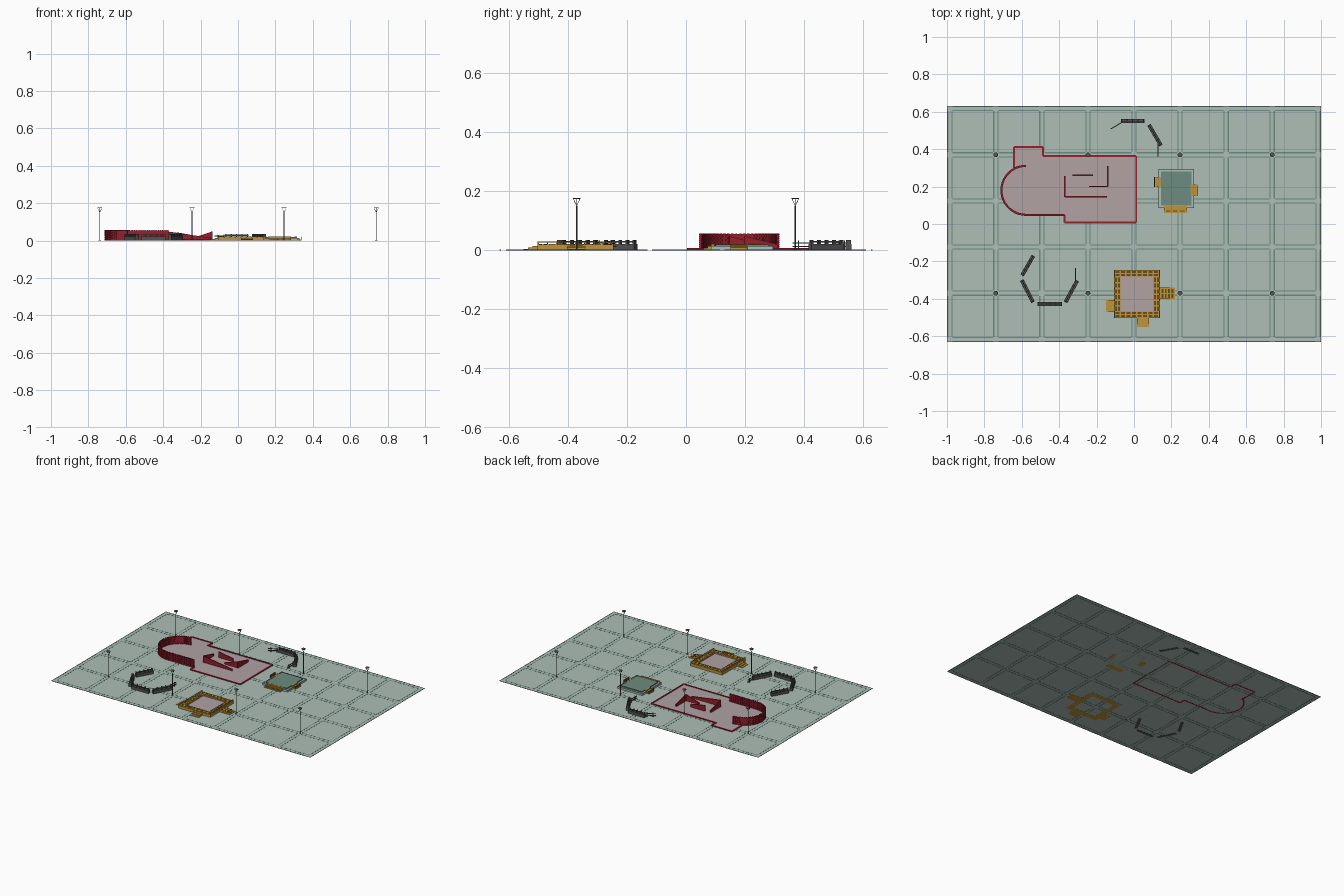
import bpy, bmesh, math
from mathutils import Vector, Matrix

if "Cube" in bpy.data.objects:
    bpy.data.objects.remove(bpy.data.objects["Cube"], do_unlink=True)


def material(name, r, g, b):
    m = bpy.data.materials.new(name)
    m.use_nodes = True
    m.diffuse_color = (r, g, b, 1)
    m.node_tree.nodes["Principled BSDF"].inputs["Base Color"].default_value = (r, g, b, 1)
    return m


PALE = material("pale_green", .42, .52, .47)
TEAL = material("teal", .15, .26, .22)
RED = material("dark_red", .31, .013, .026)
PINK = material("dusty_pink", .44, .36, .37)
GOLD = material("gold", .52, .30, .045)
BROWN = material("brown", .13, .075, .012)
GREY = material("dark_grey", .085, .085, .085)


class Part:
    """Collects simple solids into one mesh object."""

    def __init__(self):
        self.bm = bmesh.new()

    def box(self, x0, x1, y0, y1, z0, z1):
        size = Matrix.Diagonal((x1 - x0, y1 - y0, z1 - z0, 1))
        centre = Matrix.Translation(((x0 + x1) / 2, (y0 + y1) / 2, (z0 + z1) / 2))
        bmesh.ops.create_cube(self.bm, size=1, matrix=centre @ size)

    def bar(self, a, b, width, z0, za, zb=None):
        """Upright slab from a to b whose top runs from za to zb."""
        zb = za if zb is None else zb
        a, b = Vector(a), Vector(b)
        d = (b - a).normalized()
        n = Vector((-d.y, d.x)) * width / 2
        ring = [(a - n, za), (b - n, zb), (b + n, zb), (a + n, za)]
        low = [self.bm.verts.new((p.x, p.y, z0)) for p, _ in ring]
        top = [self.bm.verts.new((p.x, p.y, z)) for p, z in ring]
        self.bm.faces.new(low[::-1])
        self.bm.faces.new(top)
        for i in range(4):
            j = (i + 1) % 4
            self.bm.faces.new((low[i], low[j], top[j], top[i]))

    def cone(self, x, y, r0, r1, z0, z1):
        bmesh.ops.create_cone(self.bm, cap_ends=True, segments=10, radius1=r0, radius2=r1,
                              depth=z1 - z0, matrix=Matrix.Translation((x, y, (z0 + z1) / 2)))

    def finish(self, name, mat):
        mesh = bpy.data.meshes.new(name)
        self.bm.to_mesh(mesh)
        self.bm.free()
        mesh.materials.append(mat)
        obj = bpy.data.objects.new(name, mesh)
        bpy.context.collection.objects.link(obj)
        return obj


# Ground slab and paving bands that break at each crossing
W, D = 1.0, .632
ground = Part()
ground.box(-W, W, -D, D, .0005, .0015)
ground.finish("ground", PALE)

xs = [-.985] + [.2463 * i for i in range(-3, 4)] + [.985]
ys = [-.618, -.37, -.123, .123, .37, .618]
bands = Part()
half, line = .014, .003
for x in xs:
    for y0, y1 in zip(ys, ys[1:]):
        for s in (-1, 1):
            c = x + s * (half - line)
            bands.box(c - line, c + line, y0 + half, y1 - half, 0, .002)
for y in ys:
    for x0, x1 in zip(xs, xs[1:]):
        for s in (-1, 1):
            c = y + s * (half - line)
            bands.box(x0 + half, x1 - half, c - line, c + line, 0, .002)
bands.finish("paving_bands", TEAL)

# Main plaza: outline with a rounded west end
cx, cy, r = -.578, .18, .131
arc = [(cx + r * math.cos(math.radians(t)), cy + r * math.sin(math.radians(t)))
       for t in range(90, 271, 6)]
outline = [(.012, .008), (.012, .363), (-.487, .363), (-.487, .411), (-.642, .411),
           (-.642, .3)] + arc[4:] + [(-.372, arc[-1][1]), (-.372, .008)]
floor = Part()
face = floor.bm.faces.new([floor.bm.verts.new((x, y, .0025)) for x, y in outline])
ext = bmesh.ops.extrude_face_region(floor.bm, geom=[face])
bmesh.ops.translate(floor.bm, vec=(0, 0, .0015),
                    verts=[v for v in ext["geom"] if isinstance(v, bmesh.types.BMVert)])
bmesh.ops.recalc_face_normals(floor.bm, faces=floor.bm.faces[:])
floor.finish("plaza_floor", PINK)
kerb = Part()
for a, b in zip(outline, outline[1:] + outline[:1]):
    kerb.bar(a, b, .01, 0, .007)
kerb.finish("plaza_kerb", RED)

# Curved screen wall with a staggered block pattern
screen = Part()
path = [Vector(p) for p in arc] + [Vector((-.57 + .0099 * i, arc[-1][1])) for i in range(1, 21)]
rows = 8
for i, (a, b) in enumerate(zip(path, path[1:])):
    screen.bar(a, b, .006, .003, .055)
    for k in range(rows):
        shift = .45 * (k % 2)
        z = .004 + k * .0068
        screen.bar(a.lerp(b, .05 + shift), a.lerp(b, .5 + shift), .011, z, z + .0058)
screen.finish("curved_screen", RED)

# Sloped garden walls inside the plaza
walls = Part()
for a, b, za, zb in [
        ((-.37, .145), (-.37, .257), .048, .02), ((-.37, .145), (-.145, .145), .048, .015),
        ((-.14, .2), (-.14, .31), .048, .02), ((-.14, .2), (-.24, .2), .048, .015),
        ((-.33, .26), (-.22, .26), .045, .025)]:
    walls.bar(a, b, .007, .004, za, zb)
walls.finish("garden_walls", RED)


def stairs(part, x0, x1, y0, y1, dx, dy, height):
    """Three steps descending in direction (dx, dy)."""
    for i in range(3):
        f = (i + 1) / 3
        bx0 = x1 - (x1 - x0) * f if dx < 0 else x0
        bx1 = x0 + (x1 - x0) * f if dx > 0 else x1
        by0 = y1 - (y1 - y0) * f if dy < 0 else y0
        part.box(bx0, bx1, by0, y1, 0, height * (1 - i / 3))


# Gold pavilion: floor, wide frame, slotted top and stairs
X0, X1, Y0, Y1, F = -.107, .139, -.503, -.246, .036
pav = Part()
pav.box(X0 + F, X1 - F, Y0 + F, Y1 - F, .002, .012)
pav.finish("gold_pavilion_floor", PINK)
frame, slots = Part(), Part()
frame.box(X0, X1, Y0, Y0 + F, 0, .02)
frame.box(X0, X1, Y1 - F, Y1, 0, .02)
frame.box(X0, X0 + F, Y0 + F, Y1 - F, 0, .02)
frame.box(X1 - F, X1, Y0 + F, Y1 - F, 0, .02)
for i in range(8):
    px, py = X0 + .008 + i * .0295, Y0 + .008 + i * .031
    for off in (.005, .021):
        for y in (Y0 + off, Y1 - off - .011):
            slots.box(px, px + .021, y, y + .011, .019, .021)
        if 0 < i < 7:
            for x in (X0 + off, X1 - off - .011):
                slots.box(x, x + .011, py, py + .022, .019, .021)
# Raised rail around the frame
for x in (X0 + .003, X1 - .003):
    frame.bar((x, Y0), (x, Y1), .004, .026, .029)
    for i in range(9):
        y = Y0 + .003 + i * (Y1 - Y0 - .006) / 8
        frame.box(x - .002, x + .002, y - .002, y + .002, .02, .027)
for i in range(4):
    x = .146 + i * .018
    for y in (-.395, -.368):
        slots.box(x, x + .011, y, y + .02, .017 - i * .003, .018 - i * .003)
stairs(frame, X1, .218, -.402, -.34, 1, 0, .015)
stairs(frame, -.15, X0, -.47, -.407, -1, 0, .015)
stairs(frame, .016, .08, -.55, Y0, 0, -1, .015)
frame.finish("gold_pavilion_frame", GOLD)
slots.finish("gold_pavilion_slots", BROWN)

# Teal pavilion: pale rim, teal deck and gold stairs
rim, deck, steps = Part(), Part(), Part()
rim.box(.13, .322, .085, .295, 0, .013)
rim.finish("teal_pavilion_rim", PALE)
deck.box(.145, .307, .1, .28, .012, .02)
for x in (.132, .32):
    deck.bar((x, .085), (x, .295), .003, .01, .0145)
for y in (.087, .293):
    deck.bar((.13, y), (.322, y), .003, .01, .0145)
deck.finish("teal_pavilion_deck", TEAL)
stairs(steps, .108, .145, .197, .25, -1, 0, .021)
stairs(steps, .303, .34, .15, .21, 1, 0, .021)
stairs(steps, .16, .284, .06, .097, 0, -1, .021)
steps.finish("teal_pavilion_stairs", GOLD)
treads = Part()
for x in (.108, .336):
    y = .197 if x < .2 else .15
    treads.box(x, x + .003, y, y + .055, .006, .0215)
for i in range(3):
    treads.box(.17 + i * .038, .195 + i * .038, .066, .074, .006, .009)
treads.finish("teal_pavilion_treads", BROWN)


# Segmented benches with raised slat backs, and thin end rails
def bench(name, seats, rails):
    p = Part()
    for a, b in seats:
        a, b = Vector(a), Vector(b)
        p.bar(a, b, .021, 0, .021)
        p.bar(a, b, .004, .026, .032)
        d = (b - a).normalized() * .003
        for i in range(5):
            c = a.lerp(b, .04 + .23 * i)
            p.bar(c - d, c + d, .016, .02, .035)
    for a, b in rails:
        a, b = Vector(a), Vector(b)
        for z in (.011, .023):
            p.bar(a, b, .005, z, z + .004)
        for t in (.1, .7):
            c = a.lerp(b, t)
            p.box(c.x - .002, c.x + .002, c.y - .002, c.y + .002, 0, .034)
    p.finish(name, GREY)


bench("front_bench",
      [((-.538, -.17), (-.598, -.275)), ((-.6, -.3), (-.54, -.418)),
       ((-.515, -.428), (-.385, -.428)), ((-.366, -.418), (-.304, -.303))],
      [((-.312, -.3), (-.312, -.235))])
bench("back_bench",
      [((-.07, .55), (.055, .55)), ((.08, .53), (.144, .42))],
      [((-.07, .54), (-.125, .508)), ((.128, .43), (.128, .36))])

# Lamp posts with an open flared head
lamps = Part()
for x in (-.739, -.246, .246, .739):
    for y in (-.37, .37):
        lamps.cone(x, y, .0022, .0022, 0, .15)
        lamps.cone(x, y, .006, .006, 0, .004)
        lamps.cone(x, y, .013, .013, .174, .177)
        for k in range(4):
            ang = k * math.pi / 2
            top = Vector((math.cos(ang) * .0115, math.sin(ang) * .0115, .025))
            turn = top.to_track_quat("Z", "Y").to_matrix().to_4x4()
            mid = Vector((x, y, .15)) + top / 2
            bmesh.ops.create_cone(lamps.bm, cap_ends=True, segments=5, radius1=.001, radius2=.001,
                                  depth=top.length, matrix=Matrix.Translation(mid) @ turn)
lamps.finish("lamp_posts", GREY)
